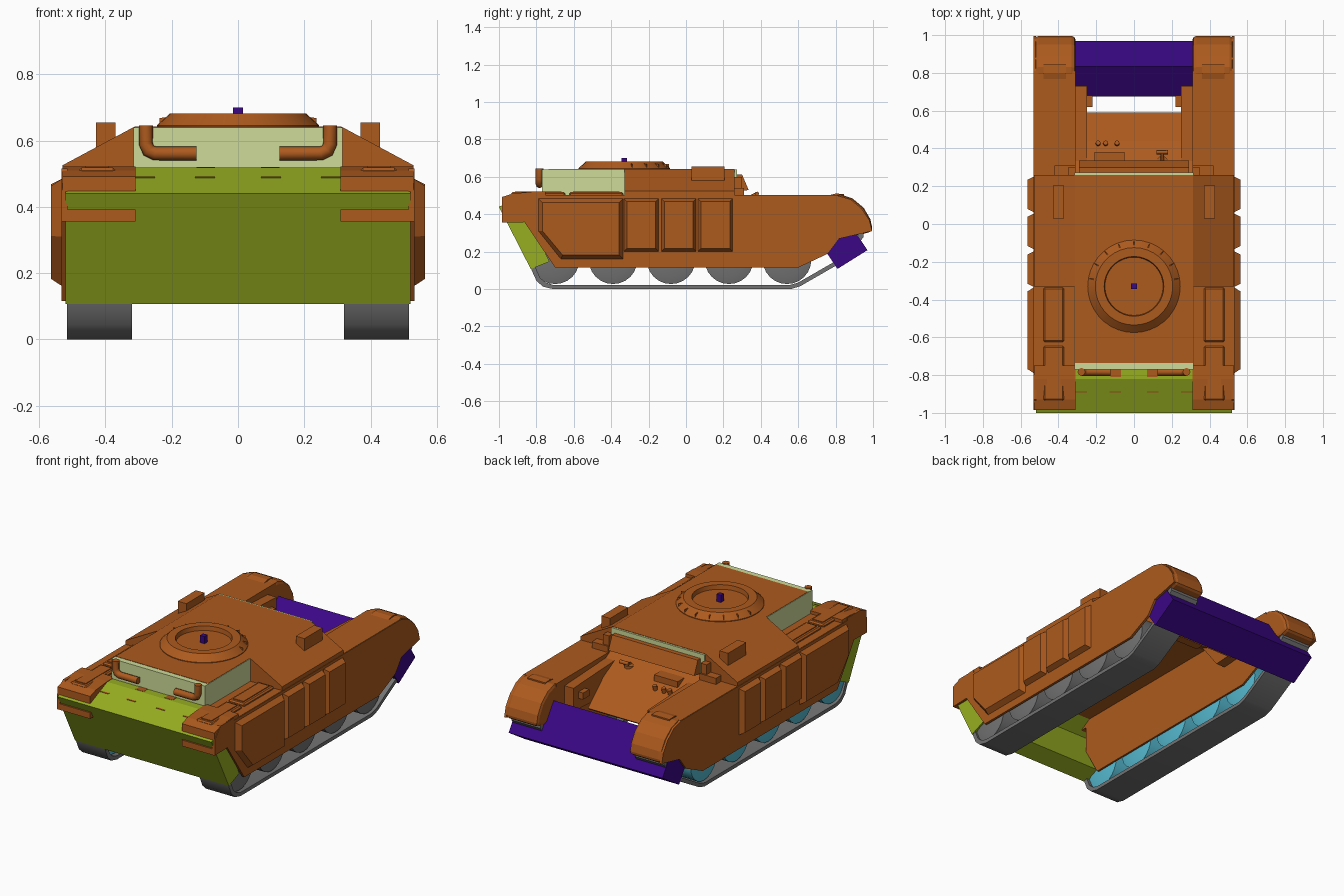
import bpy, bmesh, math
from mathutils import Vector

if "Cube" in bpy.data.objects:
    bpy.data.objects.remove(bpy.data.objects["Cube"])

def mat(name, rgb):
    m = bpy.data.materials.new(name)
    m.diffuse_color = (*rgb, 1)
    m.use_nodes = True
    m.node_tree.nodes["Principled BSDF"].inputs["Base Color"].default_value = m.diffuse_color
    return m

BROWN = mat("rust brown", (0.42, 0.103, 0.013))
OLIVE = mat("olive", (0.31, 0.42, 0.015))
PALE = mat("pale green", (0.62, 0.71, 0.32))
PURPLE = mat("purple", (0.043, 0.002, 0.24))
GRAY = mat("gray", (0.17, 0.17, 0.17))
CYAN = mat("cyan", (0.09, 0.48, 0.62))

def finish(bm, name, m, smooth=False):
    bmesh.ops.recalc_face_normals(bm, faces=bm.faces)
    me = bpy.data.meshes.new(name)
    bm.to_mesh(me)
    bm.free()
    o = bpy.data.objects.new(name, me)
    bpy.context.collection.objects.link(o)
    me.materials.append(m)
    if smooth:
        bpy.context.view_layer.objects.active = o
        o.select_set(True)
        bpy.ops.object.shade_smooth_by_angle(angle=math.radians(30))
        o.select_set(False)
    return o

def prism(name, m, prof, x0, x1, inset=0.0, smooth=False):
    """Extrude a (y, z) profile along x; the x1 end may be shrunk by inset."""
    bm = bmesh.new()
    lo = [min(p[i] for p in prof) for i in (0, 1)]
    hi = [max(p[i] for p in prof) for i in (0, 1)]
    def shrink(p):
        r = []
        for i in (0, 1):
            c, w = (lo[i] + hi[i]) / 2, hi[i] - lo[i]
            r.append(c + (p[i] - c) * (w - 2 * inset) / w)
        return r
    a = [bm.verts.new((x0, *p)) for p in prof]
    b = [bm.verts.new((x1, *shrink(p))) for p in prof]
    bm.faces.new(a)
    bm.faces.new(b)
    for i in range(len(prof)):
        j = (i + 1) % len(prof)
        bm.faces.new((a[i], a[j], b[j], b[i]))
    return finish(bm, name, m, smooth)

def box(name, m, x, y, z, bevel=0.0):
    o = prism(name, m, [(y[0], z[0]), (y[1], z[0]), (y[1], z[1]), (y[0], z[1])], *x)
    if bevel:
        b = o.modifiers.new("bevel", 'BEVEL')
        b.width, b.segments = bevel, 1
    return o

def lathe(name, m, prof, centre, n=32, axis='Z', smooth=True):
    """Revolve (radius, height) points and cap both ends."""
    bm = bmesh.new()
    rings = []
    for r, h in prof:
        ring = []
        for k in range(n):
            t = 2 * math.pi * k / n
            c, s = r * math.cos(t), r * math.sin(t)
            p = (c, s, h) if axis == 'Z' else (h, c, s)
            ring.append(bm.verts.new(Vector(p) + Vector(centre)))
        rings.append(ring)
    for a, b in zip(rings, rings[1:]):
        for k in range(n):
            bm.faces.new((a[k], a[(k + 1) % n], b[(k + 1) % n], b[k]))
    bm.faces.new(rings[0])
    bm.faces.new(rings[-1])
    return finish(bm, name, m, smooth)

def tube(name, m, pts, r):
    cu = bpy.data.curves.new(name, 'CURVE')
    cu.dimensions, cu.bevel_depth, cu.bevel_resolution = '3D', r, 2
    cu.use_fill_caps = True
    sp = cu.splines.new('POLY')
    sp.points.add(len(pts) - 1)
    for q, p in zip(sp.points, pts):
        q.co = (*p, 1)
    cu.materials.append(m)
    o = bpy.data.objects.new(name, cu)
    bpy.context.collection.objects.link(o)

# Front nose plate with thin slits
prism("nose_plate", OLIVE, [(-1, .44), (-.83, .107), (-.73, .147), (-.87, .43), (-.76, .495),
                            (-.76, .518), (-.82, .518)], -.52, .52)
for x in (-.28, -.1, .1, .28):
    prism("nose_slit", BROWN, [(-.893, .486), (-.886, .489), (-.886, .4915), (-.893, .4885)],
          x - .03, x + .03)

# Upper cabin: pale front box, brown roof and sloped sides
box("cabin_front", PALE, (-.315, .315), (-.77, -.33), (.5, .64))
box("cabin_roof", BROWN, (-.312, .312), (-.735, -.33), (.63, .642))
bm = bmesh.new()
sec = [(-.53, .5), (.53, .5), (.53, .525), (.312, .642), (-.312, .642), (-.53, .525)]
a = [bm.verts.new((x, -.33, z)) for x, z in sec]
b = [bm.verts.new((x, .26, z)) for x, z in sec]
bm.faces.new(a)
bm.faces.new(b)
for i in range(6):
    j = (i + 1) % 6
    bm.faces.new((a[i], a[j], b[j], b[i]))
finish(bm, "cabin_body", BROWN)
box("cabin_floor", BROWN, (-.315, .315), (-.77, .27), (.49, .502))
box("cabin_rear_plate", PALE, (-.315, .315), (.26, .272), (.52, .64))
prism("rear_locker", BROWN, [(.272, .612), (.30, .612), (.335, .53), (.272, .52)], -.29, .29)

# Hatch ring on the roof with ribs around its rear and a sight block
lathe("hatch_ring", BROWN, [(.245, .636), (.245, .646), (.205, .682), (.158, .682),
                            (.154, .656), (.001, .656)], (0, -.33, 0), 36)
for k in range(9):
    w = prism("hatch_rib", BROWN, [(-.005, .645), (.005, .645), (.005, .678), (-.005, .678)], .2, .24,
              inset=.004)
    w.rotation_euler.z = math.radians(10 + k * 20)
    w.location = (0, -.33, -.006)
box("sight_block", PURPLE, (-.015, .015), (-.345, -.315), (.655, .70))

# Rear slope, lower shelf and towing gear between the fenders
prism("rear_slope", BROWN, [(.26, .52), (.33, .48), (.44, .42), (.44, .40), (.26, .49)], -.315, .315)
prism("rear_shelf", BROWN, [(.44, .42), (.59, .285), (.58, .275), (.44, .40)], -.25, .25)
box("slope_box", BROWN, (-.21, -.05), (.31, .38), (.44, .49))
tube("tow_stem", BROWN, [(.15, .30, .47), (.15, .38, .51)], .009)
tube("tow_bar", BROWN, [(.12, .38, .51), (.18, .38, .51)], .011)
lathe("tow_base", BROWN, [(.03, .46), (.03, .48), (.015, .485)], (.15, .33, 0), 12)
for x in (-.19, -.15, -.09):
    tube("slope_knob", BROWN, [(x, .42, .41), (x, .43, .455)], .013)

# Tilted rear cross box
prism("rear_cross_box", PURPLE, [(.81, .108), (.97, .208), (.835, .41), (.675, .308)], -.52, .52)

track_path = [(-.835, .135), (-.825, .10), (-.80, .045), (-.765, .013), (-.71, 0), (.56, 0),
              (.61, .015), (.81, .13), (.91, .225), (.95, .28), (.945, .34)]
track_in = [(-.815, .135), (-.80, .105), (-.78, .06), (-.75, .035), (-.71, .022), (.555, .022),
            (.60, .035), (.80, .15), (.89, .24), (.92, .28), (.915, .34)]
skirt = [(-.87, .5), (.81, .5), (.88, .48), (.94, .43), (.98, .37), (.995, .31), (.93, .295),
         (.82, .27), (.76, .19), (.60, .115), (-.70, .115), (-.865, .36)]
inner = [(-.80, .495), (.81, .495), (.81, .27), (.76, .19), (.60, .115), (-.70, .115), (-.80, .29)]
fender = [(.78, .502), (.83, .505), (.89, .485), (.95, .435), (.985, .375), (1.0, .31),
          (.93, .29), (.80, .29)]
panel_front = [(-.79, .485), (-.335, .485), (-.335, .16), (-.67, .16), (-.79, .31)]

for s in (1, -1):
    def X(p, q):
        return (s * p, s * q)
    # Running gear
    prism("track", GRAY, track_path + track_in[::-1], *X(.32, .516), smooth=True)
    for y in (-.70, -.39, -.08, .23, .54):
        lathe("road_wheel", GRAY if s > 0 else CYAN,
              [(.09, .335), (.13, .345), (.13, .50), (.09, .51)], (0 if s > 0 else -.845, y, .157),
              24, 'X')
    # Side skirt, deck and inner wall
    prism("side_skirt", BROWN, skirt, *X(.518, .533))
    box("side_deck", BROWN, X(.31, .53), (-.86, .81), (.488, .502))
    prism("inner_wall", BROWN, inner, *X(.31, .322))
    prism("inner_step", BROWN, [(.30, .48), (.73, .46), (.73, .32), (.44, .30)], *X(.25, .315))
    box("step_tab", BROWN, X(.22, .255), (.62, .68), (.38, .42))
    # Rounded rear fender
    f = prism("rear_fender", BROWN, fender, *X(.31, .525))
    bv = f.modifiers.new("bevel", 'BEVEL')
    bv.width, bv.segments = .02, 2
    prism("fender_lip", BROWN, [(.76, .50), (.80, .511), (.845, .508), (.845, .49), (.76, .49)],
          *X(.36, .48))
    # Raised skirt panels
    prism("skirt_panel_front", BROWN, panel_front, *X(.53, .564), inset=.022)
    for y in (-.333, -.133, .063):
        prism("skirt_panel", BROWN, [(y, .485), (y + .188, .485), (y + .188, .2), (y, .2)],
              *X(.53, .564), inset=.017)
    # Front corner fender
    prism("corner_cheek", BROWN, [(-.985, .355), (-.985, .45), (-.93, .515), (-.8, .515), (-.8, .36)],
          *X(.515, .533))
    prism("corner_top", BROWN, [(-.985, .447), (-.985, .492), (-.93, .51), (-.82, .521), (-.75, .521),
                                (-.75, .447)], *X(.31, .53))
    box("corner_shelf", BROWN, X(.31, .53), (-.985, -.87), (.355, .392))
    # Deck hatches
    for y0, y1 in ((-.935, -.645), (-.625, -.335)):
        box("deck_hatch", BROWN, X(.37, .48), (y0, y1), (.495, .518), .008)
        box("deck_hatch_lid", BROWN, X(.39, .46), (y0 + .02, y1 - .02), (.51, .523))
    # Roof side blocks and rear corner strips
    box("roof_block", BROWN, X(.37, .428), (.03, .205), (.56, .655))
    box("rear_strip", BROWN, X(.31, .42), (.255, .31), (.495, .54))
    box("rear_lamp", BROWN, X(.31, .35), (.26, .30), (.54, .60))
    # Front pipes and brackets
    tube("front_pipe", BROWN, [(s * .278, -.783, .645), (s * .278, -.783, .59), (s * .27, -.783, .57),
                               (s * .25, -.783, .561), (s * .14, -.783, .561), (s * .125, -.783, .561)],
         .021)
    box("front_bracket", BROWN, X(.07, .125), (-.81, -.765), (.51, .5195))
